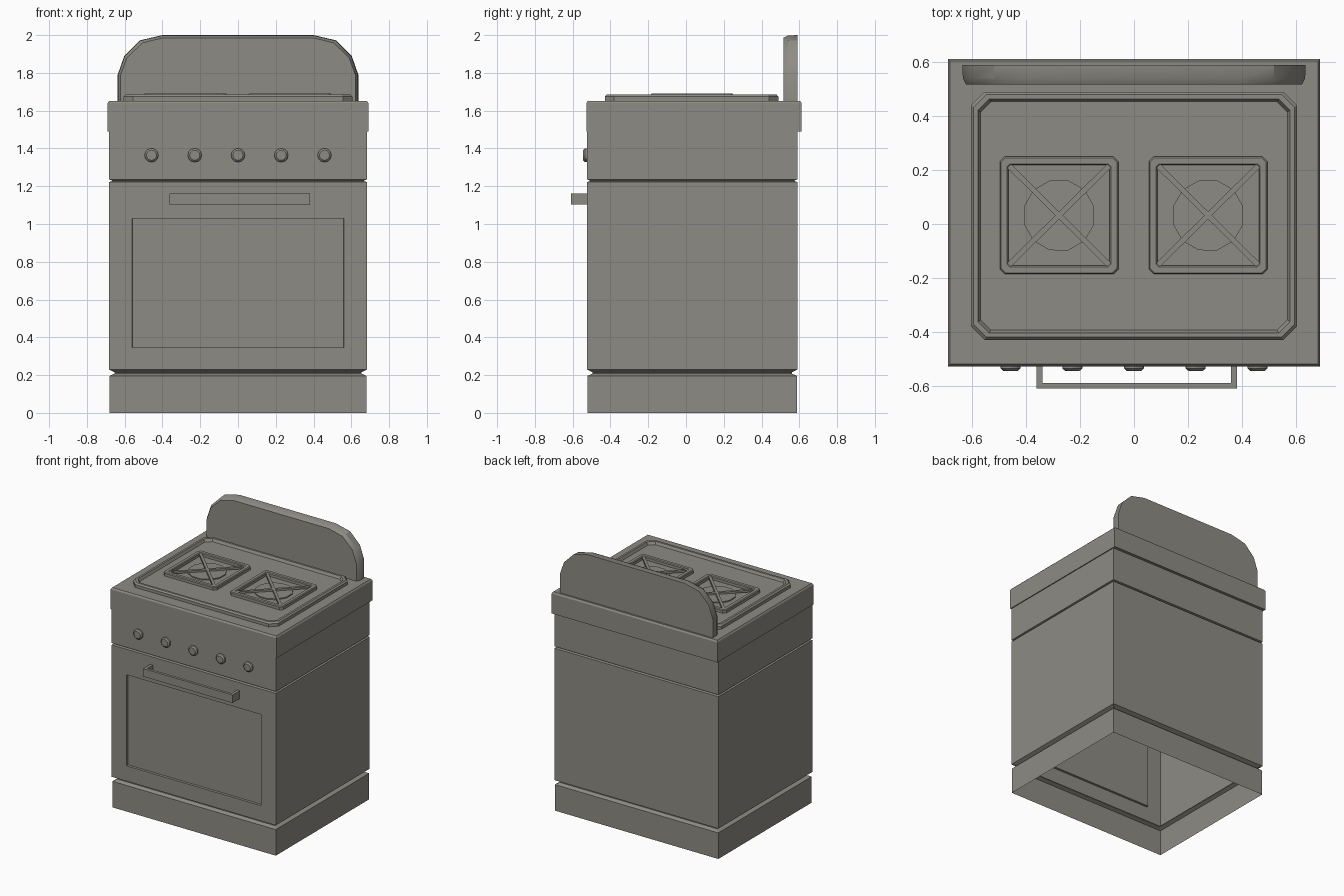
import bpy, bmesh, math
from mathutils import Vector

if "Cube" in bpy.data.objects:
    bpy.data.objects.remove(bpy.data.objects["Cube"])

enamel = bpy.data.materials.new("warm grey enamel")
enamel.diffuse_color = (0.27, 0.26, 0.23, 1)
enamel.use_nodes = True
enamel.node_tree.nodes["Principled BSDF"].inputs["Base Color"].default_value = enamel.diffuse_color


def finish(name, bm, smooth=False):
    bmesh.ops.recalc_face_normals(bm, faces=bm.faces)
    me = bpy.data.meshes.new(name)
    bm.to_mesh(me)
    bm.free()
    me.materials.append(enamel)
    ob = bpy.data.objects.new(name, me)
    bpy.context.collection.objects.link(ob)
    if smooth:
        bpy.ops.object.select_all(action='DESELECT')
        ob.select_set(True)
        bpy.context.view_layer.objects.active = ob
        bpy.ops.object.shade_smooth_by_angle(angle=math.radians(30))
    return ob


def loft(rings, cap_start=True, cap_end=True, closed=False):
    """Skin a list of equally long 3D outlines."""
    bm = bmesh.new()
    vs = [[bm.verts.new(p) for p in r] for r in rings]
    n = len(vs[0])
    pairs = list(zip(vs, vs[1:])) + ([(vs[-1], vs[0])] if closed else [])
    for a, b in pairs:
        for i in range(n):
            j = (i + 1) % n
            bm.faces.new((a[i], a[j], b[j], b[i]))
    if cap_start and not closed:
        bm.faces.new(vs[0][::-1])
    if cap_end and not closed:
        bm.faces.new(vs[-1])
    return bm


def rect(x0, x1, y0, y1, z, c=0):
    """Rectangle at height z, with corners chamfered by c."""
    if not c:
        return [(x0, y0, z), (x1, y0, z), (x1, y1, z), (x0, y1, z)]
    return [(x0 + c, y0, z), (x1 - c, y0, z), (x1, y0 + c, z), (x1, y1 - c, z),
            (x1 - c, y1, z), (x0 + c, y1, z), (x0, y1 - c, z), (x0, y0 + c, z)]


def shrunk(x0, x1, y0, y1, d, z, c=0):
    return rect(x0 + d, x1 - d, y0 + d, y1 - d, z, c)


# Cabinet shell: open underneath, two grooves around it
levels = [(0, 0.003), (0.196, 0.003), (0.208, 0.03), (0.215, 0.03), (0.23, 0), (1.222, 0),
          (1.227, 0.015), (1.231, 0.015), (1.236, 0), (1.49, 0)]
bm = loft([shrunk(-0.683, 0.683, -0.525, 0.59, d, z) for z, d in levels], False, False)
bmesh.ops.recalc_face_normals(bm, faces=bm.faces)
# Recessed oven window in the door
door = next(f for f in bm.faces if abs(f.calc_center_median().z - 0.726) < 0.01
            and f.calc_center_median().y < -0.5)
bmesh.ops.inset_individual(bm, faces=[door], thickness=0.1)
for v in door.verts:
    v.co = Vector((math.copysign(0.56, v.co.x), -0.525, 1.03 if v.co.z > 0.7 else 0.345))
bmesh.ops.inset_individual(bm, faces=[door], thickness=0.003)
for v in door.verts:
    v.co.y += 0.015
finish("cabinet", bm)

# Worktop slab, overhanging the cabinet
slab = (-0.69, 0.69, -0.528, 0.612)
finish("worktop", loft([rect(-0.683, 0.683, -0.525, 0.59, 1.49), rect(*slab, 1.4901),
                        rect(*slab, 1.64), shrunk(*slab, 0.008, 1.652)], False, True))

# Hob tray with raised rim
tray = (-0.605, 0.605, -0.43, 0.49)
finish("hob_tray", loft([shrunk(*tray, d, z, c) for d, z, c in
                         [(0, 1.65, 0.05), (0, 1.674, 0.05), (0.01, 1.685, 0.047),
                          (0.026, 1.685, 0.042), (0.036, 1.665, 0.038)]], False, True), True)

# Burners, each with a square grate, crossed bars and a cap
for side, cx in (("left", -0.278), ("right", 0.275)):
    g = (cx - 0.22, cx + 0.22, -0.186, 0.25)
    cy = 0.032
    finish(side + "_grate", loft([shrunk(*g, d, z, c) for d, z, c in
                                  [(0, 1.663, 0.018), (0, 1.685, 0.018), (0.005, 1.691, 0.016),
                                   (0.027, 1.691, 0.01), (0.032, 1.685, 0.01),
                                   (0.032, 1.663, 0.01)]], closed=True))
    for k, s in enumerate((1, -1)):
        a, b = Vector((cx - 0.19, cy - 0.188 * s)), Vector((cx + 0.19, cy + 0.188 * s))
        n = (b - a).orthogonal().normalized() * 0.01
        ring = [a + n, b + n, b - n, a - n]
        finish(f"{side}_grate_bar_{k}", loft([[(p.x, p.y, z) for p in ring]
                                              for z in (1.674, 1.688)]))
    finish(side + "_burner_cap", loft([[(cx + 0.134 * math.cos(t * math.pi / 6 + 0.26),
                                         cy + 0.134 * math.sin(t * math.pi / 6 + 0.26), z)
                                        for t in range(12)] for z in (1.663, 1.673)]))

# Splashback with rounded upper corners
half = [(0.637, 1.65), (0.637, 1.79), (0.602, 1.89), (0.52, 1.972), (0.40, 2.0)]


def splash(d, y):
    pts = [(x - d * (1 if z < 1.98 else 0.4), z - d * (z - 1.65) / 0.35) for x, z in half]
    return [(x, y, z) for x, z in pts] + [(-x, y, z) for x, z in pts[::-1]]


finish("splashback", loft([splash(0, 0.59), splash(0.002, 0.54), splash(0.014, 0.517)]), True)

# Control knobs
for i in range(5):
    x = -0.458 + 0.229 * i
    finish(f"knob_{i + 1}", loft([[(x + r * math.cos(t * math.pi / 6), y,
                                    1.364 + r * math.sin(t * math.pi / 6)) for t in range(12)]
                                  for y, r in ((-0.52, 0.037), (-0.536, 0.037), (-0.545, 0.027))]),
           True)

# Door handle
u = [(-0.362, -0.52), (-0.362, -0.61), (0.382, -0.61), (0.382, -0.52),
     (0.36, -0.52), (0.36, -0.59), (-0.34, -0.59), (-0.34, -0.52)]
finish("door_handle", loft([[(x, y, z) for x, y in u] for z in (1.102, 1.162)]))
